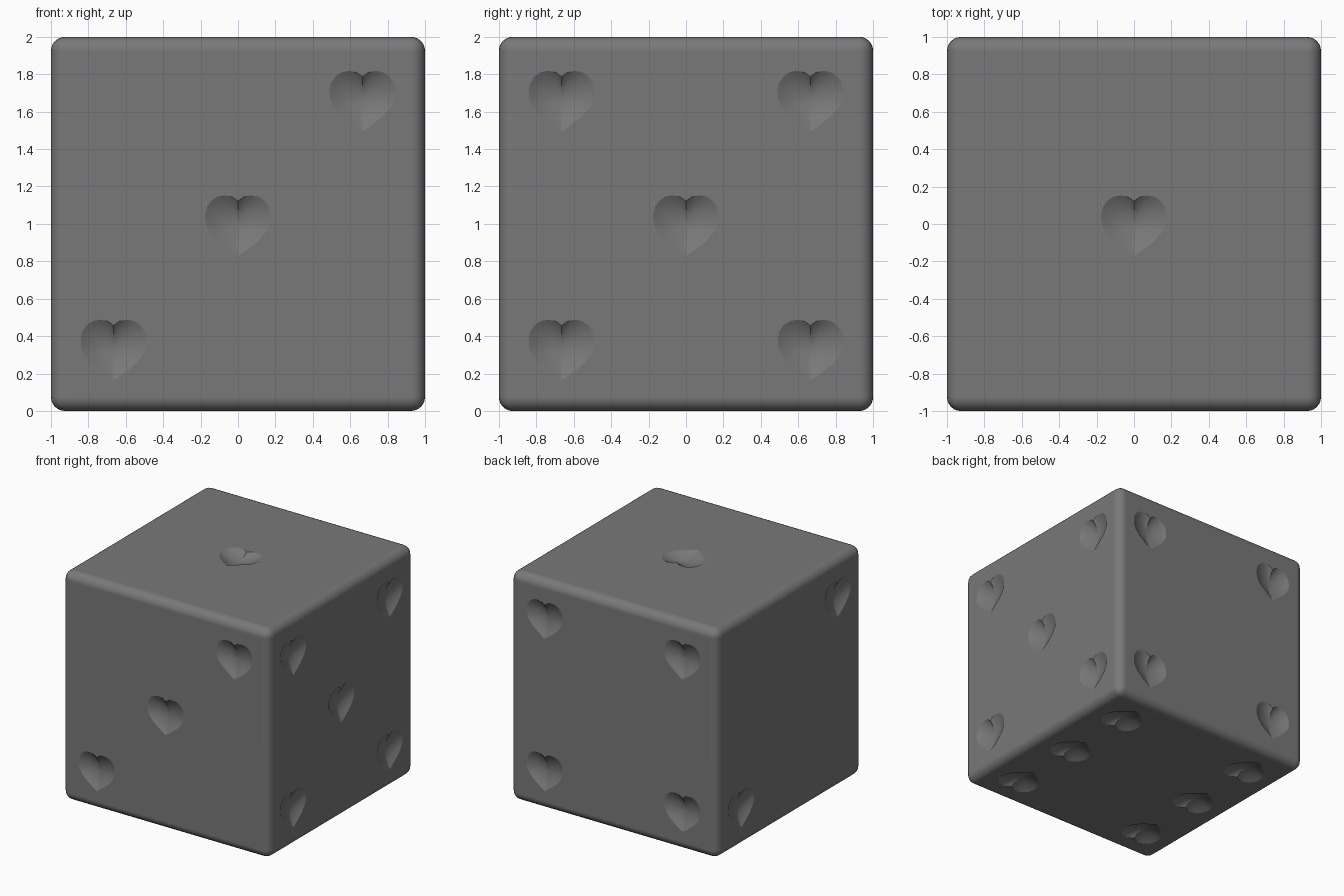
import bpy, bmesh, math
from mathutils import Vector

if "Cube" in bpy.data.objects:
    bpy.data.objects.remove(bpy.data.objects["Cube"])

P = 0.665       # pip offset from face centre
DEPTH = 0.05    # pip depth

# Half heart outline from notch to tip, then mirrored
half = [(0, .122), (.03, .144), (.07, .153), (.11, .146), (.145, .122),
        (.167, .088), (.176, .045), (.172, 0), (.152, -.042), (.115, -.085),
        (.065, -.125), (.025, -.155), (0, -.17)]
heart = half + [(-x, y) for x, y in half[-2:0:-1]]

# Rounded cube body
bm = bmesh.new()
bmesh.ops.create_cube(bm, size=2)
bmesh.ops.translate(bm, verts=bm.verts, vec=(0, 0, 1))
bmesh.ops.bevel(bm, geom=bm.edges[:], offset=0.075, segments=6,
                profile=0.5, affect='EDGES')
me = bpy.data.meshes.new("dice_body")
bm.to_mesh(me)
bm.free()
die = bpy.data.objects.new("dice_body", me)
bpy.context.collection.objects.link(die)

# Dark grey finish
mat = bpy.data.materials.new("dark_grey")
mat.diffuse_color = (0.19, 0.19, 0.19, 1)
mat.use_nodes = True
mat.node_tree.nodes["Principled BSDF"].inputs["Base Color"].default_value = mat.diffuse_color
me.materials.append(mat)


def add_heart(bm, centre, u, v, n):
    """Heart plug: outline shrinking towards a shallow dished bottom."""
    levels = [(1, 0.02), (1, 0)]
    for k in range(1, 8):
        s = 1 - k / 8
        levels.append((s, -DEPTH * (1 - s * s)))
    rings = [[bm.verts.new(centre + u * (x * s) + v * (y * s) + n * d)
              for x, y in heart] for s, d in levels]
    count = len(heart)
    for a, b in zip(rings, rings[1:]):
        for i in range(count):
            j = (i + 1) % count
            bm.faces.new((a[i], a[j], b[j], b[i]))
    bm.faces.new(rings[0])
    bottom = bm.verts.new(centre - n * DEPTH)
    for i in range(count):
        bm.faces.new((rings[-1][i], rings[-1][(i + 1) % count], bottom))


# Pip patterns per face: normal, up direction, positions
one = [(0, 0)]
two = [(-1, -1), (1, 1)]
four = two + [(-1, 1), (1, -1)]
six = four + [(-1, 0), (1, 0)]
faces = [((0, 0, 1), (0, 1, 0), one),
         ((-1, 0, 0), (0, 0, 1), two),
         ((0, -1, 0), (0, 0, 1), two + one),
         ((0, 1, 0), (0, 0, 1), four),
         ((1, 0, 0), (0, 0, 1), four + one),
         ((0, 0, -1), (0, -1, 0), six)]

bm = bmesh.new()
for n, v, pips in faces:
    n, v = Vector(n), Vector(v)
    u = v.cross(n)
    for a, b in pips:
        add_heart(bm, Vector((0, 0, 1)) + n + u * a * P + v * b * P, u, v, n)
bmesh.ops.recalc_face_normals(bm, faces=bm.faces[:])
me = bpy.data.meshes.new("heart_cutters")
bm.to_mesh(me)
bm.free()
me.materials.append(mat)
cutter = bpy.data.objects.new("heart_cutters", me)
bpy.context.collection.objects.link(cutter)
cutter.hide_render = True

# Press the hearts into the body
bpy.context.view_layer.objects.active = die
die.select_set(True)
mod = die.modifiers.new("heart_pips", 'BOOLEAN')
mod.operation = 'DIFFERENCE'
mod.solver = 'EXACT'
mod.object = cutter
bpy.ops.object.modifier_apply(modifier=mod.name)
bpy.data.objects.remove(cutter)

# Smooth shading with crisp pip rims and flat sides
bpy.ops.object.shade_smooth_by_angle(angle=math.radians(22))
wn = die.modifiers.new("flat_sides", 'WEIGHTED_NORMAL')
wn.keep_sharp = True
